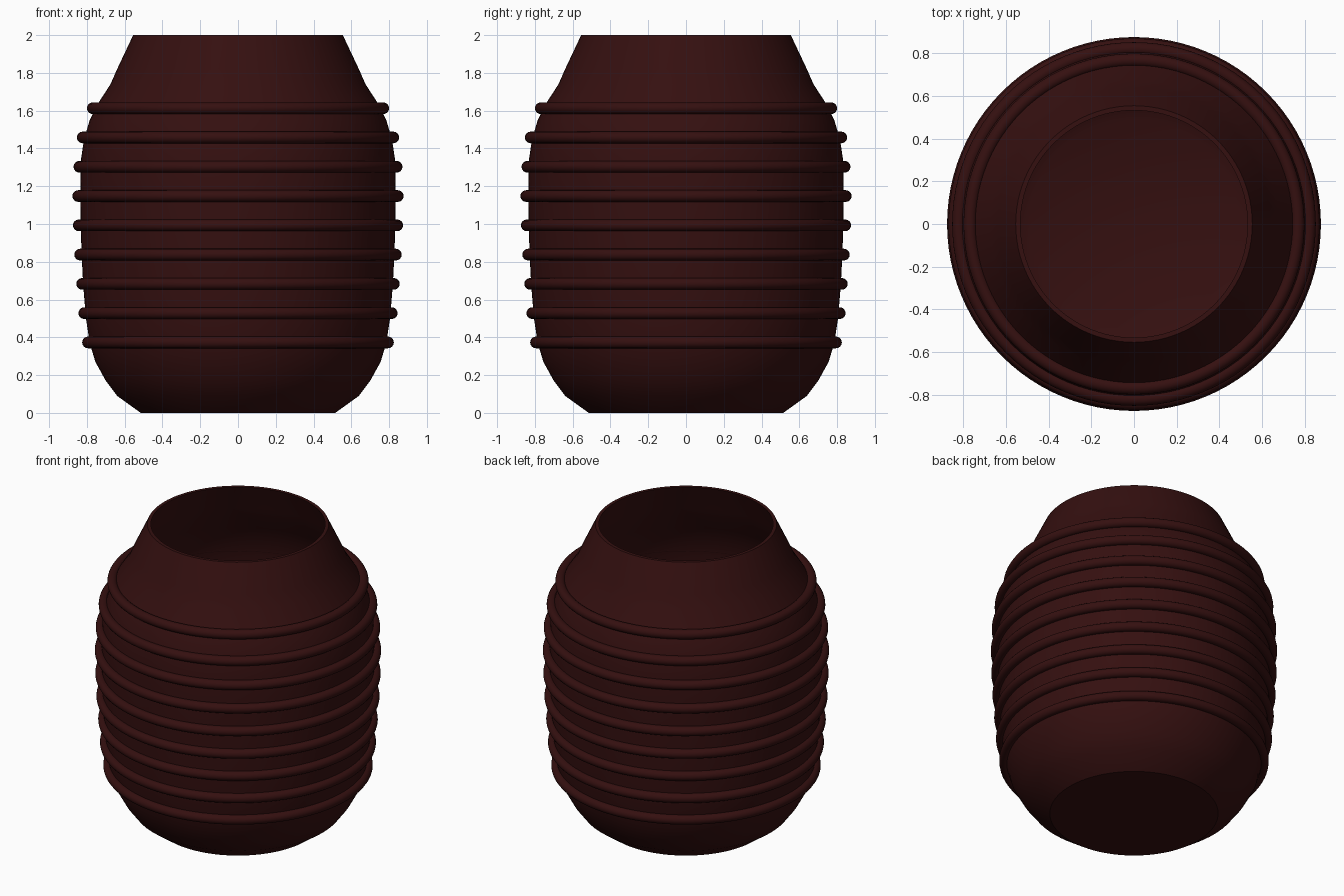
import bpy
import bmesh
from math import cos, sin, pi, radians

cube = bpy.data.objects.get("Cube")
if cube:
    bpy.data.objects.remove(cube, do_unlink=True)

SEGMENTS = 96

# Dark glazed clay
clay = bpy.data.materials.new("dark_red_brown")
colour = (0.035, 0.005, 0.005, 1)
clay.diffuse_color = colour
clay.use_nodes = True
clay.node_tree.nodes["Principled BSDF"].inputs["Base Color"].default_value = colour


def lathe(name, profile, closed=False, sharp_angle=30):
    """Spin a (radius, height) profile around the z axis."""
    bm = bmesh.new()
    verts = [bm.verts.new((r, 0, z)) for r, z in profile]
    edges = [bm.edges.new(pair) for pair in zip(verts, verts[1:])]
    if closed:
        edges.append(bm.edges.new((verts[-1], verts[0])))
    bmesh.ops.spin(bm, geom=verts + edges, cent=(0, 0, 0), axis=(0, 0, 1),
                   angle=2 * pi, steps=SEGMENTS, use_merge=True)
    bmesh.ops.remove_doubles(bm, verts=bm.verts, dist=0.0001)
    bmesh.ops.recalc_face_normals(bm, faces=bm.faces)
    mesh = bpy.data.meshes.new(name)
    bm.to_mesh(mesh)
    bm.free()
    mesh.materials.append(clay)
    obj = bpy.data.objects.new(name, mesh)
    bpy.context.collection.objects.link(obj)
    bpy.ops.object.select_all(action="DESELECT")
    obj.select_set(True)
    bpy.context.view_layer.objects.active = obj
    bpy.ops.object.shade_smooth_by_angle(angle=radians(sharp_angle))
    return obj


# Hollow vessel: outer wall, rim, then the inner wall back down to the floor
outer = [(0.515, 0), (0.64, 0.09), (0.70, 0.17), (0.755, 0.27), (0.785, 0.37),
         (0.805, 0.5), (0.82, 0.68), (0.828, 0.84), (0.833, 1.0), (0.835, 1.2),
         (0.83, 1.35), (0.815, 1.45), (0.785, 1.55), (0.74, 1.64),
         (0.675, 1.74), (0.64, 1.82), (0.555, 2.0)]
WALL = 0.022
inner = [(r - WALL, max(z, WALL)) for r, z in reversed(outer)]
lathe("vessel_body", [(0, 0)] + outer + inner + [(0, WALL)])

# Raised round bands, evenly spaced up the belly
TUBE = 0.031
band_radii = [0.825, 0.845, 0.856, 0.867, 0.874, 0.877, 0.871, 0.853, 0.80]
for i, reach in enumerate(band_radii):
    height = 0.373 + 0.155 * i
    circle = [(reach - TUBE + TUBE * cos(2 * pi * k / 16),
               height + TUBE * sin(2 * pi * k / 16)) for k in range(16)]
    lathe(f"band_{i + 1}", circle, closed=True, sharp_angle=60)
